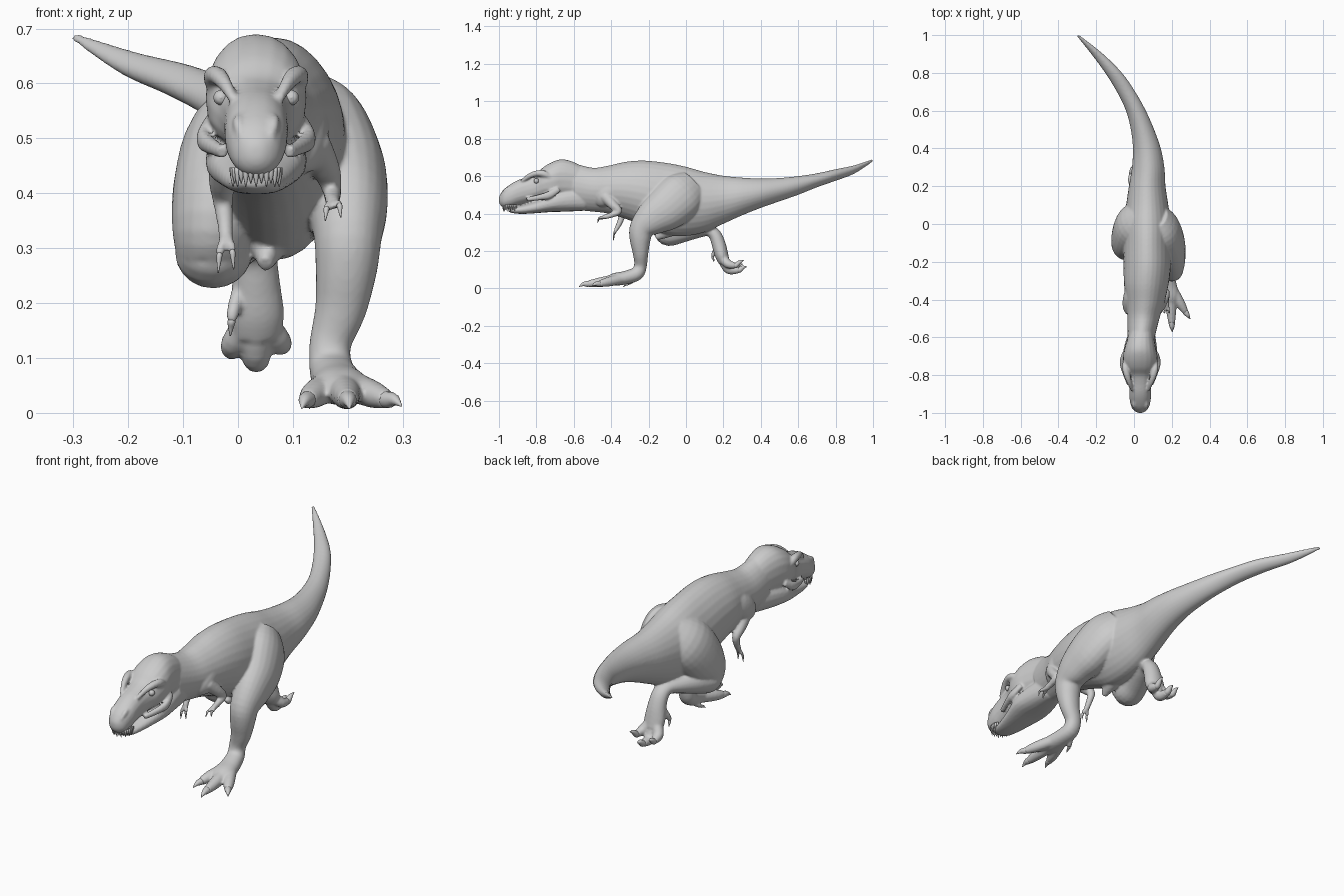
import bpy, bmesh, math
from mathutils import Vector


def spline(pts, steps):
    # Catmull-Rom resampling of tuples
    p = [pts[0]] + list(pts) + [pts[-1]]
    out = []
    for i in range(1, len(p) - 2):
        for s in range(steps):
            t = s / steps
            out.append([0.5 * (2*b + (c-a)*t + (2*a-5*b+4*c-d)*t*t + (3*b-a-3*c+d)*t**3)
                        for a, b, c, d in zip(p[i-1], p[i], p[i+1], p[i+2])])
    out.append(list(pts[-1]))
    return out


def tube(bm, pts, steps=4, seg=20, power=2.0, pinch=0.0, flat=False):
    # pts: (x, y, z, side radius, other radius); flat keeps rings in the xz plane
    path = spline(pts, steps)
    rings = []
    for i, (x, y, z, a, b) in enumerate(path):
        q0, q1 = path[max(i-1, 0)], path[min(i+1, len(path)-1)]
        side, up = Vector((1, 0, 0)), Vector((0, 0, 1))
        if not flat:
            t = (Vector(q1[:3]) - Vector(q0[:3])).normalized()
            side = (side - t * side.dot(t)).normalized()
            up = t.cross(side)
        ring = []
        for k in range(seg):
            u = 2 * math.pi * k / seg
            c, s = math.cos(u), math.sin(u)
            c = math.copysign(abs(c) ** (2 / power), c) * (1 - pinch * s * s)
            s = math.copysign(abs(s) ** (2 / power), s)
            ring.append(bm.verts.new(Vector((x, y, z)) + side * c * max(a, .001) + up * s * max(b, .001)))
        rings.append(ring)
    for r0, r1 in zip(rings, rings[1:]):
        for k in range(seg):
            bm.faces.new((r0[k], r0[(k+1) % seg], r1[(k+1) % seg], r1[k]))
    bm.faces.new(rings[0][::-1])
    bm.faces.new(rings[-1])


def loft(bm, rows, **kw):
    # rows: (y, x, top z, bottom z, half width)
    tube(bm, [(x, y, (t+b)/2, w, (t-b)/2) for y, x, t, b, w in rows], flat=True, **kw)


def finish(name, bm):
    bmesh.ops.recalc_face_normals(bm, faces=bm.faces)
    me = bpy.data.meshes.new(name)
    bm.to_mesh(me)
    bm.free()
    for f in me.polygons:
        f.use_smooth = True
    ob = bpy.data.objects.new(name, me)
    bpy.context.collection.objects.link(ob)
    return ob


skin, claws, teeth, eyes = (bmesh.new() for _ in range(4))
MID = .033  # centre line of the head

# torso and swinging tail
loft(skin, [(-.60, .038, .67, .42, .072), (-.50, .05, .645, .41, .085), (-.42, .06, .655, .40, .10),
            (-.32, .065, .677, .37, .118), (-.22, .07, .683, .33, .125), (-.10, .07, .67, .285, .125),
            (0, .07, .65, .28, .125), (.10, .07, .622, .30, .112), (.20, .07, .602, .345, .097),
            (.30, .075, .592, .39, .086), (.40, .068, .587, .43, .074), (.50, .045, .59, .465, .062),
            (.60, .01, .60, .50, .053), (.70, -.042, .615, .54, .049), (.80, -.108, .637, .575, .045),
            (.90, -.195, .658, .613, .032), (1.0, -.298, .692, .678, .009)], seg=28, pinch=.12)
# pubic point and shoulder masses
tube(skin, [(.06, -.02, .36, .05, .06), (.055, -.1, .31, .035, .04), (.05, -.16, .27, .012, .015)])
for s in (-1, 1):
    tube(skin, [(.06 + s*.06, -.30, .57, .02, .03), (.055 + s*.075, -.38, .53, .035, .055),
                (.05 + s*.075, -.44, .48, .033, .05), (.05 + s*.06, -.47, .45, .015, .02)])

# skull and lower jaw
loft(skin, [(-.54, .045, .64, .47, .055), (-.60, .037, .675, .47, .07), (-.66, MID, .69, .47, .084),
            (-.71, MID, .678, .47, .092), (-.76, MID, .65, .475, .086), (-.80, MID, .615, .47, .068),
            (-.84, MID, .598, .46, .06), (-.89, MID, .582, .448, .058), (-.93, MID, .562, .436, .056),
            (-.97, MID, .533, .431, .046), (-.99, MID, .508, .442, .03), (-1.0, MID, .488, .46, .012)],
     power=2.4, pinch=.1)
loft(skin, [(-.54, .045, .54, .415, .06), (-.64, .035, .53, .41, .085), (-.72, MID, .505, .408, .092),
            (-.80, MID, .468, .402, .073), (-.87, MID, .445, .398, .056), (-.92, MID, .435, .401, .043),
            (-.95, MID, .43, .41, .022)], power=2.4)
for s in (-1, 1):
    # brow ridge, cheek flare, nostril bump, eye
    tube(skin, [(MID + s*.042, -.88, .572, .008, .008), (MID + s*.057, -.84, .599, .013, .014),
                (MID + s*.07, -.80, .614, .017, .016), (MID + s*.08, -.76, .612, .016, .018),
                (MID + s*.08, -.72, .59, .01, .012)])
    tube(skin, [(MID + s*.06, -.85, .475, .01, .012), (MID + s*.083, -.78, .487, .014, .016),
                (MID + s*.096, -.73, .50, .013, .02), (MID + s*.085, -.68, .53, .01, .015)])
    tube(skin, [(MID + s*.03, -.93, .54, .008, .008), (MID + s*.032, -.96, .527, .011, .012),
                (MID + s*.026, -.985, .50, .006, .006)])
    tube(eyes, [(MID + s*.064, -.80 + .014*math.cos(a), .574, .014*math.sin(a), .014*math.sin(a))
                for a in (math.pi, 2.4, 1.57, .74, 0)], seg=14)

# upper teeth around the muzzle rim
for i in range(19):
    a = math.radians(-117 + 13 * i)
    x, y = MID + .043 * math.sin(a), -.93 - .047 * math.cos(a)
    h = .03 if i % 2 else .024
    tube(teeth, [(x, y, .447, .0055, .0055), (x, y, .447 - h*.6, .0045, .0045),
                 (x, y + .003, .442 - h, .0008, .0008)], steps=2, seg=8)

# planted leg (+x)
tube(skin, [(.12, .04, .55, .06, .09), (.15, -.02, .50, .088, .125), (.18, -.10, .43, .09, .12),
            (.198, -.18, .375, .075, .095), (.20, -.235, .32, .062, .068), (.197, -.245, .26, .056, .056),
            (.187, -.243, .19, .047, .042), (.168, -.243, .125, .038, .034), (.17, -.262, .08, .04, .037),
            (.18, -.32, .058, .045, .036), (.188, -.38, .048, .05, .034), (.192, -.42, .04, .035, .025)],
     seg=24, power=2.1)

# trailing leg (-x)
tube(skin, [(.04, .05, .55, .06, .09), (-.005, 0, .49, .088, .12), (-.03, -.06, .41, .088, .118),
            (-.045, -.10, .34, .076, .095), (-.047, -.10, .285, .065, .065)], seg=24)
tube(skin, [(-.047, -.115, .31, .06, .06), (-.045, -.09, .292, .07, .066), (-.03, -.02, .30, .06, .055),
            (0, .06, .31, .05, .042), (.022, .12, .312, .04, .033), (.03, .155, .285, .04, .034),
            (.033, .175, .235, .044, .037), (.034, .19, .18, .05, .036), (.033, .205, .14, .045, .03)])


def digit(base, mid, tip, claw, r):
    # fleshy finger or toe with a tapered claw
    tube(skin, [(*base, r, r), (*mid, r * .92, r * .9), (*tip, r * .6, r * .6)], seg=14)
    m = (Vector(tip) + Vector(claw)) / 2 + Vector((0, 0, r * .2))
    tube(claws, [(*(Vector(mid) * .3 + Vector(tip) * .7), r * .5, r * .5), (*tip, r * .56, r * .56),
                 (*m, r * .38, r * .38), (*claw, .001, .001)], seg=10)


# toes of the planted foot, then dewclaw
digit((.165, -.34, .05), (.14, -.42, .034), (.126, -.465, .024), (.116, -.51, .008), .028)
digit((.188, -.36, .05), (.196, -.45, .034), (.20, -.525, .024), (.203, -.572, .008), .030)
digit((.205, -.35, .05), (.245, -.42, .034), (.272, -.465, .024), (.298, -.503, .012), .028)
digit((.165, -.27, .06), (.145, -.295, .035), (.137, -.31, .024), (.13, -.335, .008), .014)
# toes of the trailing foot
digit((.015, .20, .16), (-.008, .225, .125), (-.012, .265, .112), (-.014, .305, .13), .026)
digit((.033, .20, .15), (.033, .23, .10), (.034, .285, .098), (.034, .325, .115), .028)
digit((.05, .20, .16), (.074, .225, .13), (.08, .265, .122), (.084, .31, .15), .026)
digit((.0, .165, .22), (-.01, .145, .18), (-.012, .143, .165), (-.014, .15, .14), .013)

# arms with two fingers each
arms = [[(.135, -.43, .49), (.16, -.39, .445), (.17, -.36, .412), (.172, -.40, .392), (.173, -.435, .382)],
        [(-.02, -.42, .47), (-.028, -.375, .425), (-.028, -.345, .39), (-.024, -.355, .35), (-.022, -.372, .318)]]
for path, drop in zip(arms, ((0, -.03, -.008), (0, -.014, -.03))):
    tube(skin, [(*p, r, r) for p, r in zip(path, (.034, .026, .019, .015, .013))], seg=14)
    wrist, d = Vector(path[-1]), Vector(drop)
    for s in (-1, 1):
        spread = Vector((s * .012, 0, s * .003))
        tip = wrist + d + spread
        digit(wrist[:], (wrist + d * .5 + spread * .8)[:], tip[:],
              (tip + d * .4 + Vector((s * .002, .004, -.018)))[:], .0095)

# fuse the flesh into one smooth skin
body = finish("body", skin)
rm = body.modifiers.new("fuse", 'REMESH')
rm.mode = 'VOXEL'
rm.voxel_size = .0055
rm.use_smooth_shade = True
sm = body.modifiers.new("soften", 'SMOOTH')
sm.factor = .5
sm.iterations = 5

finish("claws", claws)
finish("teeth", teeth)
finish("eyes", eyes)
